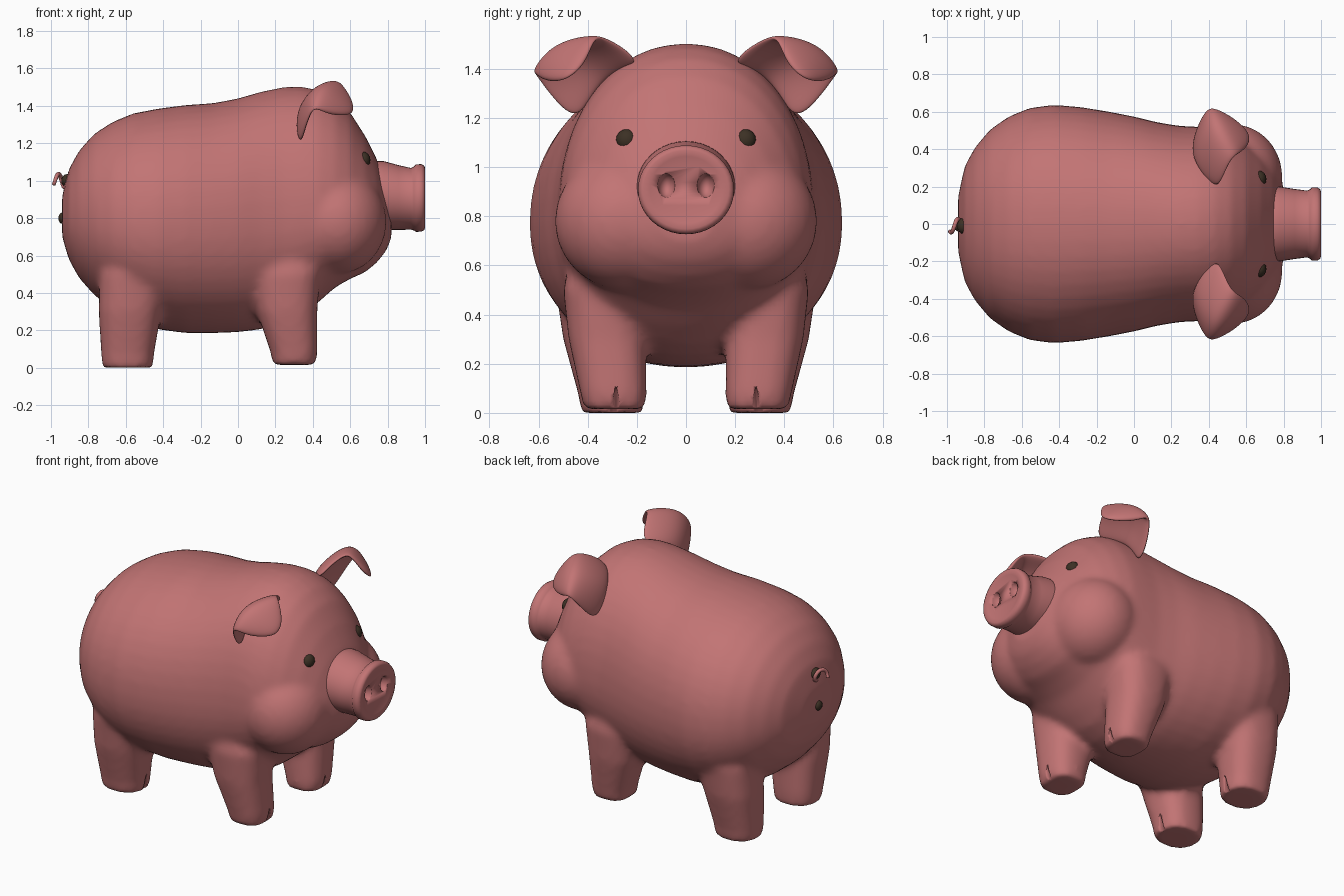
import bpy, bmesh, math
from mathutils import Matrix, Vector

if "Cube" in bpy.data.objects:
    bpy.data.objects.remove(bpy.data.objects["Cube"])


def material(name, rgb):
    m = bpy.data.materials.new(name)
    m.diffuse_color = (*rgb, 1)
    m.use_nodes = True
    m.node_tree.nodes["Principled BSDF"].inputs["Base Color"].default_value = m.diffuse_color
    return m


PINK = material("pink skin", (0.54, 0.175, 0.175))
BROWN = material("dark brown", (0.045, 0.03, 0.018))


def make(name, bm, mat):
    bmesh.ops.recalc_face_normals(bm, faces=bm.faces[:])
    me = bpy.data.meshes.new(name)
    bm.to_mesh(me)
    bm.free()
    for p in me.polygons:
        p.use_smooth = True
    ob = bpy.data.objects.new(name, me)
    bpy.context.collection.objects.link(ob)
    if mat:
        me.materials.append(mat)
    return ob


def oval(n, power):
    """Unit superellipse points."""
    pts = []
    for i in range(n):
        a = 2 * math.pi * i / n
        c, s = math.cos(a), math.sin(a)
        pts.append((math.copysign(abs(c) ** (2 / power), c),
                    math.copysign(abs(s) ** (2 / power), s)))
    return pts


def loft(bm, rings):
    loops = [[bm.verts.new(p) for p in r] for r in rings]
    n = len(loops[0])
    for a, b in zip(loops, loops[1:]):
        for i in range(n):
            j = (i + 1) % n
            bm.faces.new((a[i], a[j], b[j], b[i]))
    bm.faces.new(loops[0][::-1])
    bm.faces.new(loops[-1])


def ball(bm, loc, size, seg=24):
    bmesh.ops.create_uvsphere(bm, u_segments=seg, v_segments=seg // 2, radius=1,
                              matrix=Matrix.Translation(loc) @ Matrix.Diagonal((*size, 1)))


def cut(ob, cutter):
    cutter.hide_render = True
    cutter.display_type = 'WIRE'
    mod = ob.modifiers.new("cut", 'BOOLEAN')
    mod.operation = 'DIFFERENCE'
    mod.solver = 'EXACT'
    mod.object = cutter


# Body and head: x, half width, bottom, top, height of widest point
SECTIONS = [
    (-0.94, 0.15, 0.70, 0.92, 0.80), (-0.905, 0.31, 0.58, 1.06, 0.80),
    (-0.85, 0.41, 0.48, 1.16, 0.80), (-0.77, 0.505, 0.39, 1.25, 0.79),
    (-0.67, 0.575, 0.31, 1.315, 0.78), (-0.56, 0.62, 0.25, 1.36, 0.77),
    (-0.43, 0.638, 0.205, 1.385, 0.77), (-0.28, 0.625, 0.185, 1.405, 0.77),
    (-0.13, 0.60, 0.185, 1.415, 0.77), (0.0, 0.575, 0.19, 1.44, 0.78),
    (0.12, 0.545, 0.205, 1.475, 0.79), (0.24, 0.525, 0.235, 1.50, 0.80),
    (0.34, 0.52, 0.28, 1.503, 0.81), (0.43, 0.515, 0.35, 1.485, 0.81),
    (0.52, 0.49, 0.43, 1.44, 0.80), (0.60, 0.45, 0.475, 1.365, 0.79),
    (0.68, 0.385, 0.51, 1.24, 0.78), (0.74, 0.31, 0.56, 1.12, 0.78),
    (0.79, 0.22, 0.62, 0.99, 0.78), (0.82, 0.12, 0.69, 0.88, 0.78),
]
bm = bmesh.new()
loft(bm, [[(x, w * c, zw + s * ((zt - zw) if s > 0 else (zw - zb)))
           for c, s in oval(48, 2.1)] for x, w, zb, zt, zw in SECTIONS])

# Legs: z, centre x, centre y, half length, half width
FRONT_LEG = [(0.015, 0.30, 0.29, 0.115, 0.125), (0.08, 0.30, 0.295, 0.125, 0.135),
             (0.30, 0.262, 0.32, 0.162, 0.158), (0.50, 0.25, 0.335, 0.19, 0.165),
             (0.75, 0.25, 0.31, 0.14, 0.13)]
REAR_LEG = [(0.0, -0.59, 0.30, 0.135, 0.125), (0.08, -0.59, 0.305, 0.142, 0.135),
            (0.30, -0.577, 0.335, 0.168, 0.165), (0.50, -0.55, 0.36, 0.19, 0.17),
            (0.75, -0.54, 0.35, 0.14, 0.13)]
for side in (1, -1):
    for leg in (FRONT_LEG, REAR_LEG):
        loft(bm, [[(x + rx * c, side * (y + ry * s), z) for c, s in oval(32, 2.5)]
                  for z, x, y, rx, ry in leg])
    # Round cheeks
    ball(bm, (0.53, side * 0.25, 0.78), (0.265, 0.285, 0.28), 32)

body = make("body", bm, PINK)
rm = body.modifiers.new("blend", 'REMESH')
rm.mode = 'VOXEL'
rm.voxel_size = 0.02
rm.use_smooth_shade = True
sm = body.modifiers.new("soften", 'SMOOTH')
sm.factor = 0.5
sm.iterations = 10

# Cloven notch in the front of each hoof
bm = bmesh.new()
for side in (1, -1):
    for x, y in ((0.42, 0.285), (-0.45, 0.295)):
        bmesh.ops.create_cone(bm, cap_ends=True, segments=12, radius1=0.028, radius2=0.002,
                              depth=0.13, matrix=Matrix.Translation((x, side * y, 0.045)))
cut(body, make("hoof_notch_cutter", bm, None))

# Snout: x, radius, centre height
SNOUT = [(0.62, 0.195, 0.92), (0.78, 0.19, 0.92), (0.86, 0.178, 0.91), (0.925, 0.17, 0.903),
         (0.94, 0.176, 0.905), (0.952, 0.186, 0.907), (0.98, 0.186, 0.908),
         (0.995, 0.178, 0.908), (1.0, 0.165, 0.908), (0.996, 0.14, 0.908), (0.988, 0.11, 0.908)]
bm = bmesh.new()
loft(bm, [[(x, 1.05 * r * c, z + 0.97 * r * s) for c, s in oval(40, 2.0)] for x, r, z in SNOUT])
snout = make("snout", bm, PINK)
bm = bmesh.new()
for side in (1, -1):
    ball(bm, (1.0, side * 0.08, 0.925), (0.06, 0.036, 0.05))
cut(snout, make("nostril_cutter", bm, None))

# Ears: rows run from the root over the fold to the hanging tip
EAR = [[(0.44, 0.17, 1.41), (0.31, 0.34, 1.38), (0.33, 0.43, 1.17)],
       [(0.48, 0.24, 1.485), (0.33, 0.44, 1.445), (0.35, 0.53, 1.25)],
       [(0.52, 0.34, 1.535), (0.41, 0.53, 1.51), (0.39, 0.62, 1.38)],
       [(0.56, 0.37, 1.52), (0.48, 0.54, 1.49), (0.43, 0.62, 1.38)],
       [(0.61, 0.41, 1.42), (0.635, 0.49, 1.34), (0.49, 0.58, 1.35)]]
for side, label in ((1, "left"), (-1, "right")):
    bm = bmesh.new()
    rows = [[bm.verts.new((x, side * y, z)) for x, y, z in r] for r in EAR]
    for a, b in zip(rows, rows[1:]):
        for i in range(2):
            bm.faces.new((a[i], a[i + 1], b[i + 1], b[i]))
    ear = make(label + "_ear", bm, PINK)
    so = ear.modifiers.new("thickness", 'SOLIDIFY')
    so.thickness = 0.04
    so.offset = 0
    ss = ear.modifiers.new("round", 'SUBSURF')
    ss.levels = ss.render_levels = 3

    # Eyes
    bm = bmesh.new()
    ball(bm, (0.67, side * 0.24, 1.11), (0.038, 0.045, 0.045), 16)
    make(label + "_eye", bm, BROWN)

# Curly tail, a tapering tube along a spiral
path = []
for i in range(41):
    t = i / 40
    a = t * 3.2 * math.pi
    r = 0.036 * min(1, t * 4)
    path.append(Vector((-0.87 - 0.115 * t, -0.01 + r * math.cos(a), 1.0 + r * math.sin(a))))
rings = []
for i, p in enumerate(path):
    d = (path[min(i + 1, 40)] - path[max(i - 1, 0)]).normalized()
    u = d.cross(Vector((1, 0, 0.01))).normalized()
    v = d.cross(u)
    r = 0.016 - 0.006 * i / 40
    rings.append([p + r * (c * u + s * v) for c, s in oval(10, 2)])
bm = bmesh.new()
loft(bm, rings)
make("tail", bm, PINK)

# Dark patch at the tail root and dark spot below it
bm = bmesh.new()
ball(bm, (-0.915, -0.01, 1.0), (0.03, 0.042, 0.035), 16)
make("tail_root", bm, BROWN)
bm = bmesh.new()
ball(bm, (-0.94, -0.01, 0.80), (0.02, 0.03, 0.03), 16)
make("rear_spot", bm, BROWN)
